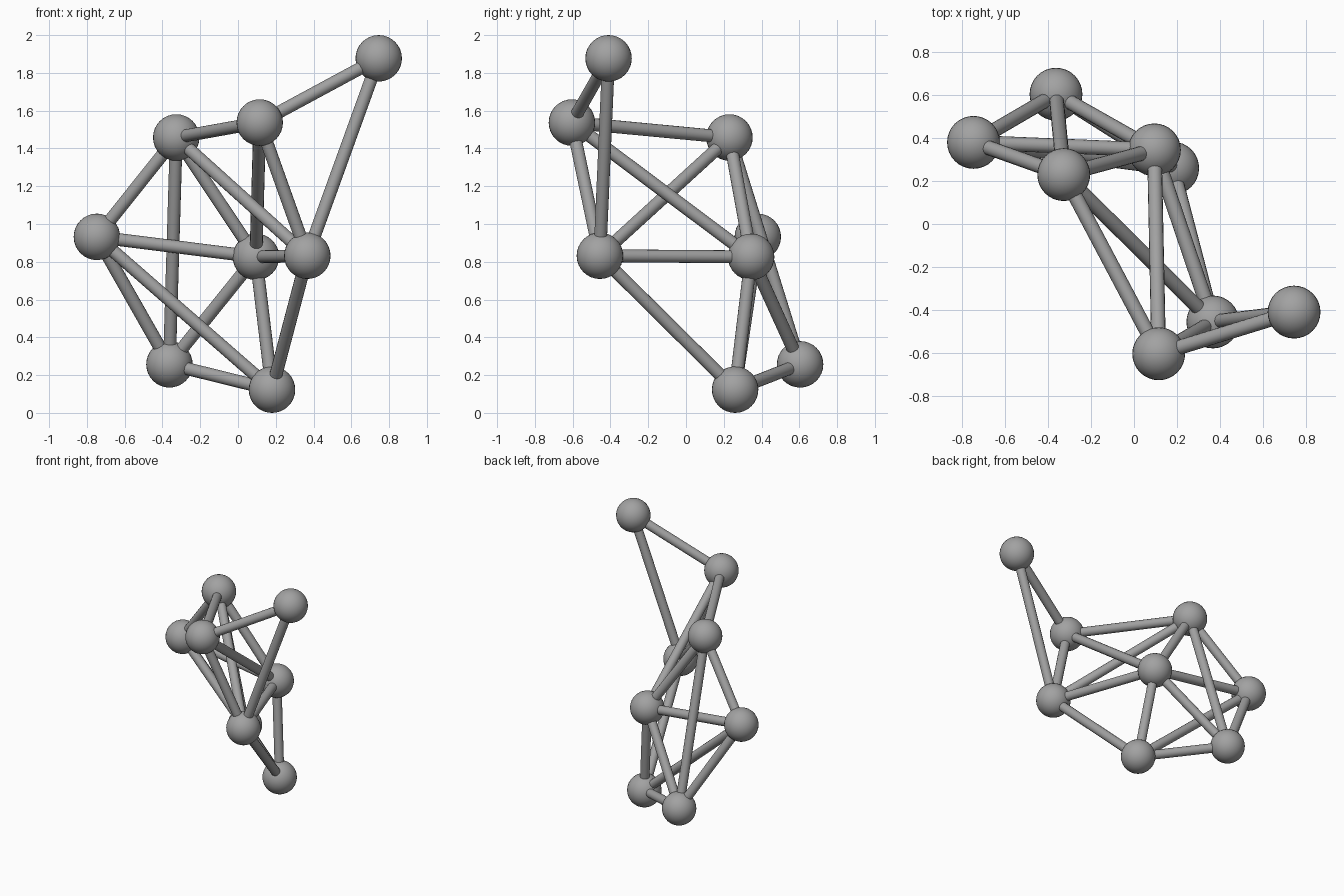
import bpy
from mathutils import Vector

BALL_RADIUS = 0.123
ROD_RADIUS = 0.034

cube = bpy.data.objects.get("Cube")
if cube:
    bpy.data.objects.remove(cube, do_unlink=True)

# Single grey material
grey = bpy.data.materials.new("plain grey")
grey.use_nodes = True
colour = (0.36, 0.36, 0.36, 1)
grey.diffuse_color = colour
grey.node_tree.nodes["Principled BSDF"].inputs["Base Color"].default_value = colour

# Joint centres
joints = {
    "tip": (0.745, -0.41, 1.877),
    "crown": (0.115, -0.604, 1.537),
    "shoulder": (-0.327, 0.23, 1.458),
    "side": (-0.747, 0.38, 0.932),
    "hub": (0.095, 0.345, 0.826),
    "front": (0.367, -0.456, 0.832),
    "back": (-0.363, 0.604, 0.257),
    "foot": (0.18, 0.26, 0.123),
}

# Which joints each joint is tied to
links = {
    "tip": ["crown", "front"],
    "crown": ["shoulder", "hub", "front"],
    "shoulder": ["side", "hub", "front", "back"],
    "side": ["hub", "back", "foot"],
    "hub": ["front", "back", "foot"],
    "foot": ["front", "back"],
}


def finish(name):
    obj = bpy.context.object
    obj.name = name
    obj.data.materials.append(grey)
    bpy.ops.object.shade_smooth_by_angle()


def add_ball(name, centre):
    bpy.ops.mesh.primitive_uv_sphere_add(
        segments=32, ring_count=16, radius=BALL_RADIUS, location=centre)
    finish(name)


def add_rod(name, start, end):
    start, end = Vector(start), Vector(end)
    axis = end - start
    bpy.ops.mesh.primitive_cylinder_add(
        vertices=16, radius=ROD_RADIUS, depth=axis.length,
        location=(start + end) / 2,
        rotation=axis.to_track_quat("Z", "Y").to_euler())
    finish(name)


# Balls at the joints
for joint, centre in joints.items():
    add_ball(joint + "_ball", centre)

# Rods between the balls
for joint, others in links.items():
    for other in others:
        add_rod(f"{joint}_to_{other}_rod", joints[joint], joints[other])
